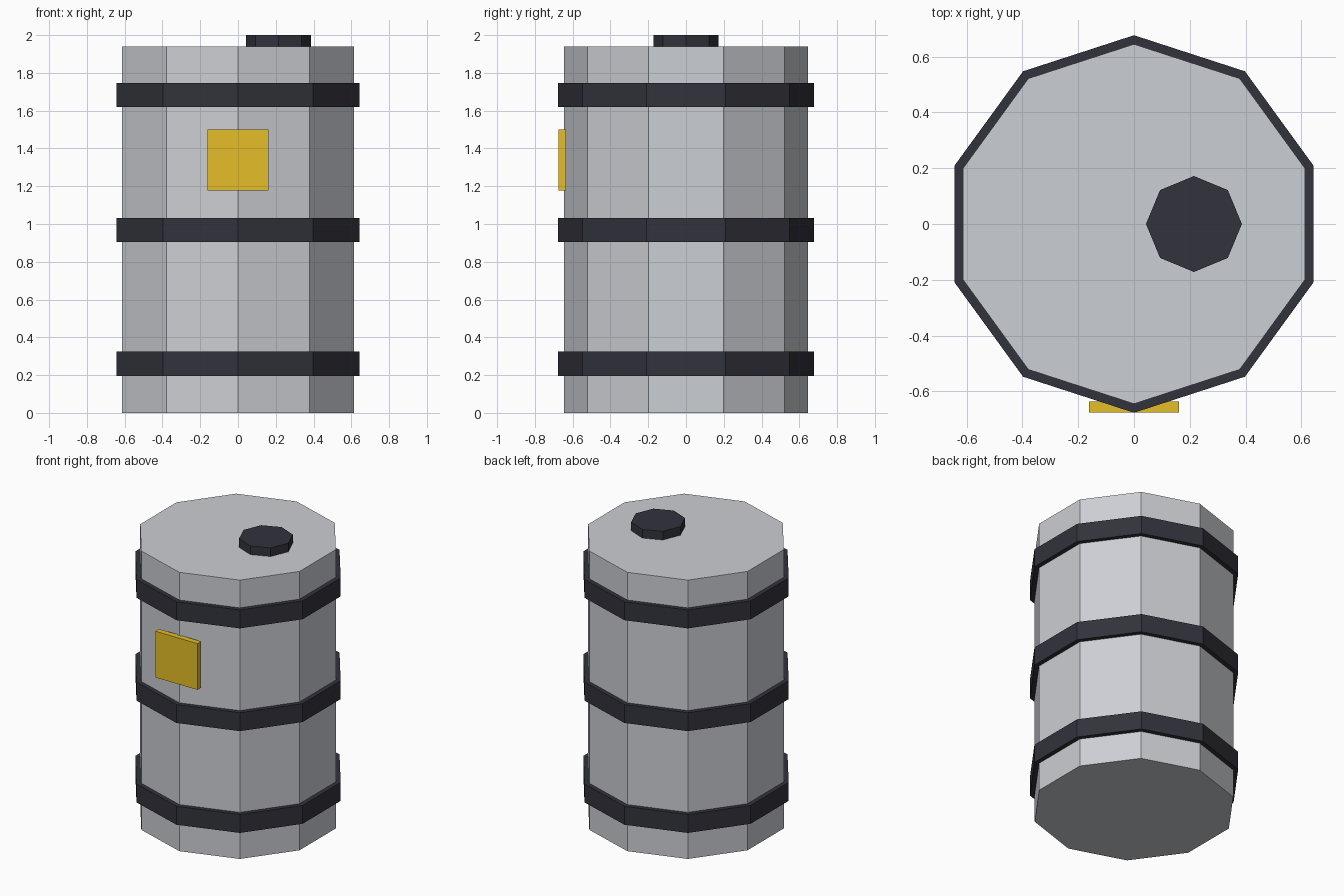
import bpy

cube = bpy.data.objects.get("Cube")
if cube:
    bpy.data.objects.remove(cube, do_unlink=True)


def make_material(name, rgb):
    mat = bpy.data.materials.new(name)
    mat.use_nodes = True
    color = (*rgb, 1.0)
    mat.diffuse_color = color
    mat.node_tree.nodes["Principled BSDF"].inputs["Base Color"].default_value = color
    return mat


def finish(name, mat):
    obj = bpy.context.object
    obj.name = obj.data.name = name
    obj.data.materials.append(mat)
    return obj


def prism(name, mat, sides, radius, bottom, top, x=0.0):
    """Flat-sided cylinder with a corner pointing along y."""
    bpy.ops.mesh.primitive_cylinder_add(
        vertices=sides, radius=radius, depth=top - bottom,
        location=(x, 0, (bottom + top) / 2))
    return finish(name, mat)


steel = make_material("light_grey_steel", (0.6, 0.62, 0.655))
dark = make_material("dark_charcoal", (0.032, 0.032, 0.045))
yellow = make_material("warning_yellow", (0.78, 0.51, 0.021))

SIDES = 10
BODY_TOP = 1.94

# Barrel body
prism("barrel_body", steel, SIDES, 0.645, 0, BODY_TOP)

# Reinforcing bands
for label, z in (("lower", 0.26), ("middle", 0.968), ("upper", 1.683)):
    prism(label + "_band", dark, SIDES, 0.677, z - 0.064, z + 0.064)

# Off-centre filler cap
prism("filler_cap", dark, 8, 0.172, BODY_TOP - 0.02, 2.0, x=0.215)

# Label plate on the front corner
bpy.ops.mesh.primitive_cube_add(size=1, location=(0, -0.656, 1.338))
plate = finish("label_plate", yellow)
plate.scale = (0.322, 0.04, 0.322)
bpy.ops.object.transform_apply(location=False, rotation=False, scale=True)
